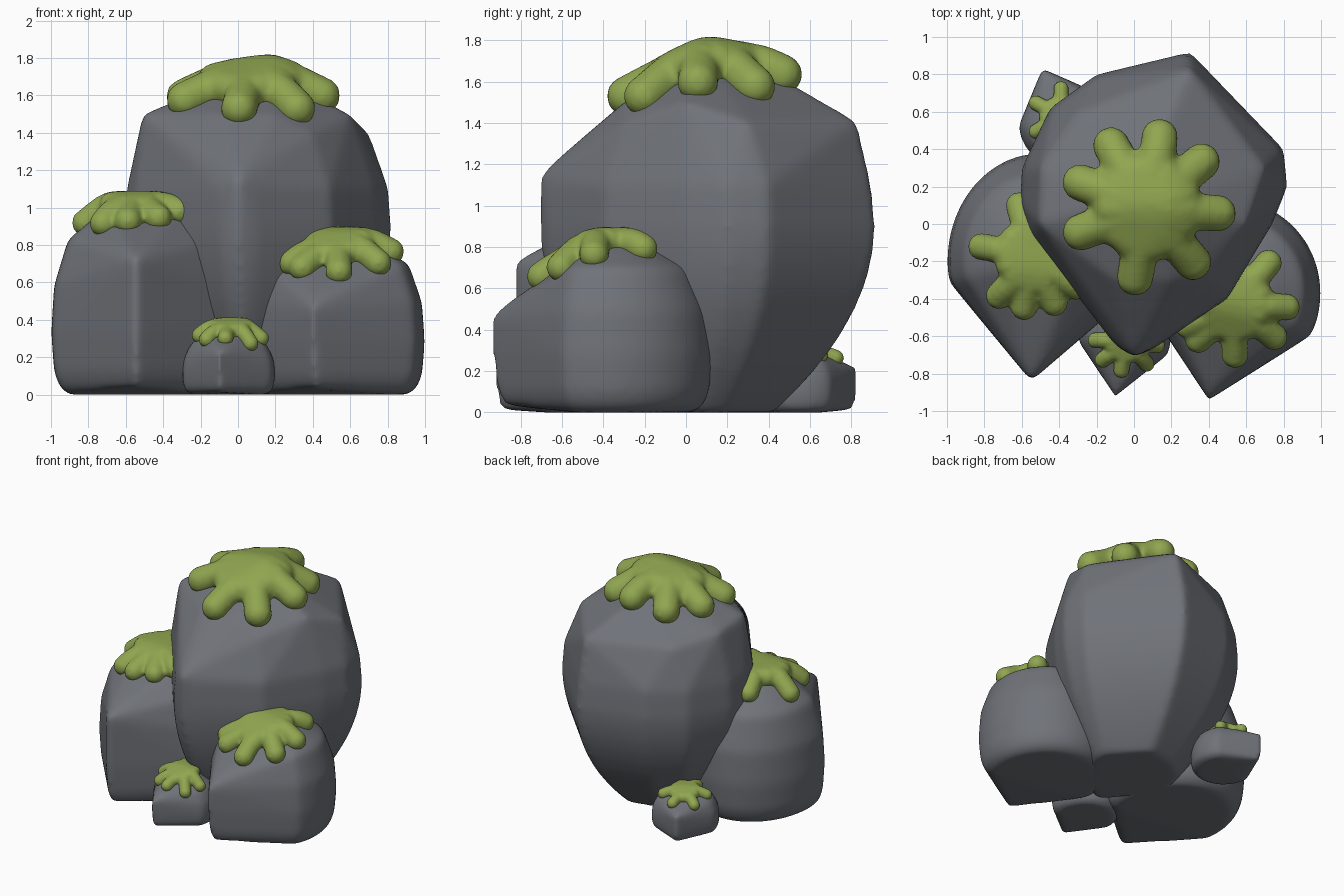
import bpy, bmesh
from math import atan2, cos, radians, sin
from mathutils import Vector
from mathutils.bvhtree import BVHTree

cube = bpy.data.objects.get("Cube")
if cube:
    bpy.data.objects.remove(cube, do_unlink=True)


def make_material(name, colour):
    material = bpy.data.materials.new(name)
    material.use_nodes = True
    material.diffuse_color = colour
    shader = material.node_tree.nodes["Principled BSDF"]
    shader.inputs["Base Color"].default_value = colour
    return material


STONE = make_material("grey stone", (.16, .17, .19, 1))
MOSS = make_material("green moss", (.28, .38, .08, 1))


def finish(bm, name, material, voxel, softness):
    """Turn a bmesh into an object whose volume is fused and softened."""
    mesh = bpy.data.meshes.new(name)
    bm.to_mesh(mesh)
    bm.free()
    mesh.materials.append(material)
    obj = bpy.data.objects.new(name, mesh)
    bpy.context.collection.objects.link(obj)
    remesh = obj.modifiers.new("fuse", "REMESH")
    remesh.mode = "VOXEL"
    remesh.voxel_size = voxel
    remesh.use_smooth_shade = True
    smooth = obj.modifiers.new("soften", "SMOOTH")
    smooth.factor = .5
    smooth.iterations = softness
    return obj


def scaled_ring(centre, outline, scale, z):
    """Plan outline scaled about a centre and placed at one height."""
    middle = Vector(centre)
    return [(*middle.lerp(Vector(point), scale), z) for point in outline]


def make_hull(name, points, softness):
    """Stone with softened edges wrapped tightly around the points."""
    bm = bmesh.new()
    for point in points:
        bm.verts.new(point)
    hull = bmesh.ops.convex_hull(bm, input=bm.verts)
    unused = {item for item in hull["geom_interior"] + hull["geom_unused"]
              if isinstance(item, bmesh.types.BMVert)}
    bmesh.ops.delete(bm, geom=list(unused), context="VERTS")
    bmesh.ops.recalc_face_normals(bm, faces=bm.faces)
    return finish(bm, name, STONE, .02, softness)


def make_boulder(name, centre, radii, nose, shoulder, top, softness):
    """Low rock: a round back, a pointed nose, a rounded foot and a domed crown."""
    away = atan2(centre[1] - nose[1], centre[0] - nose[0])
    count = 24
    arc = []
    for i in range(count + 1):
        angle = away + radians(105) * (2 * i / count - 1)
        arc.append((centre[0] + radii[0] * cos(angle), centre[1] + radii[1] * sin(angle)))
    points = [nose] + scaled_ring(centre, arc, .82, 0)
    for height, scale in [(.05, .91), (.15, .97), (.4, 1), (.7, .97)]:
        points += scaled_ring(centre, arc + [nose[:2]], scale, height * shoulder)
    points += scaled_ring(centre, arc, .82, shoulder)
    points += scaled_ring(centre, arc, .4, top)
    return make_hull(name, points, softness)


def make_moss(name, rock, centre, reach, bearings):
    """Stubby lobes of overlapping balls, joined by a web, draped over a rock."""
    bpy.context.view_layer.update()
    surface = BVHTree.FromObject(rock, bpy.context.evaluated_depsgraph_get())
    bm = bmesh.new()
    radius = reach * .28
    steps = 9
    spokes = [(bearing, reach) for bearing in bearings]
    spokes += [(bearing, reach * .5) for bearing in range(0, 360, 20)]
    for bearing, length in spokes:
        angle = radians(bearing)
        for step in range(steps + 1):
            out = length * step / steps
            start = Vector((centre[0] + out * cos(angle), centre[1] + out * sin(angle), 3))
            hit, normal, _, _ = surface.ray_cast(start, Vector((0, 0, -1)))
            if hit is None:
                continue
            ball = bmesh.ops.create_icosphere(bm, subdivisions=2, radius=radius)
            bmesh.ops.translate(bm, verts=ball["verts"], vec=hit + normal * radius * .2)
    return finish(bm, name, MOSS, reach * .05, 8)


# Tall main boulder: angular plan, bulging middle, narrow foot, faceted crown
main_centre = (.1, 0)
main_outline = [(0, -.71), (.1, -.67), (.5, -.4), (.74, 0), (.82, .2), (.8, .4), (.3, .92),
                (-.2, .8), (-.45, .62), (-.6, .3), (-.61, .1), (-.56, -.05), (-.1, -.65)]
main_points = [(0, -.71, 1.15), (-.51, 0, 1.5), (-.5, .3, 1.47), (-.3, .6, 1.4),
               (.3, .83, 1.41), (.7, .3, 1.4), (.6, 0, 1.5), (.4, -.3, 1.4),
               (-.1, -.3, 1.5), (.2, -.3, 1.5),
               (-.1, .1, 1.67), (.2, .1, 1.71), (.1, .4, 1.66)]
belly = .9
rings = 9
for ring in range(rings + 1):
    drop = 1 - ring / rings
    main_points += scaled_ring(main_centre, main_outline, 1 - .53 * drop ** 2,
                               belly * (1 - drop))
main_points += scaled_ring(main_centre, main_outline, .98, 1.1)
main_rock = make_hull("main_rock", main_points, 22)

# Shoulder boulders and pebbles
left_rock = make_boulder("left_rock", (-.5, -.2), (.5, .58), (-.55, -.84, .73), .83, 1, 22)
right_rock = make_boulder("right_rock", (.52, -.37), (.48, .5), (.4, -.94, .46), .7, .81, 22)
front_pebble = make_boulder("front_pebble", (-.05, -.6), (.25, .25), (-.1, -.92, .23),
                            .27, .36, 9)
back_pebble = make_boulder("back_pebble", (-.38, .55), (.24, .25), (-.49, .83, .22),
                           .25, .3, 9)

# Moss caps
make_moss("main_moss", main_rock, (.07, .09), .37, [-100, -50, -5, 40, 80, 120, 160, 200])
make_moss("left_moss", left_rock, (-.54, -.17), .27, [-65, -35, 20, 105, 170, 230, 260])
make_moss("right_moss", right_rock, (.54, -.42), .27, [-90, -40, -5, 50, 120, 205, 225])
make_moss("front_pebble_moss", front_pebble, (-.04, -.62), .16,
          [-100, -50, -10, 70, 120, 180, 220])
make_moss("back_pebble_moss", back_pebble, (-.39, .57), .15, [-40, 30, 90, 150, 210, 270])
